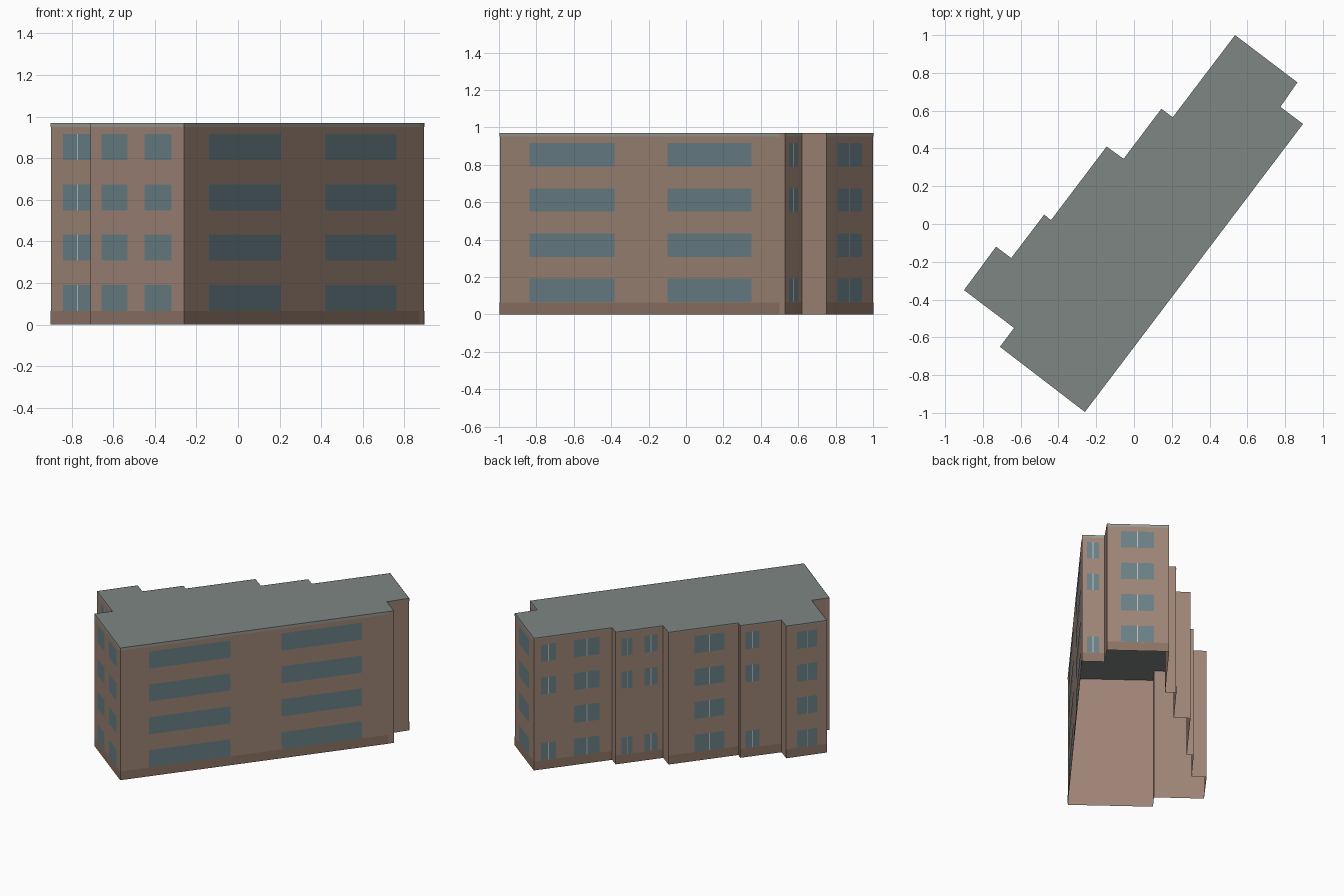
import bpy
from mathutils import Vector

if "Cube" in bpy.data.objects:
    bpy.data.objects.remove(bpy.data.objects["Cube"])

H = 0.97

def material(name, rgb):
    m = bpy.data.materials.new(name)
    m.diffuse_color = (*rgb, 1)
    m.use_nodes = True
    m.node_tree.nodes["Principled BSDF"].inputs["Base Color"].default_value = m.diffuse_color
    return m

brown = material("brown_render", (0.34, 0.23, 0.18))
base_brown = material("base_brown", (0.265, 0.17, 0.13))
roof_grey = material("roof_grey", (0.21, 0.24, 0.23))
trim_grey = material("trim_grey", (0.32, 0.32, 0.285))
glass_blue = material("window_blue", (0.14, 0.215, 0.24))
frame_grey = material("frame_grey", (0.5, 0.5, 0.48))

# Footprint corners, anticlockwise from the front corner
plan = [Vector(p) for p in [
    (-0.26, -0.995), (0.895, 0.53), (0.775, 0.62), (0.865, 0.75),
    (0.535, 1.0), (0.205, 0.565), (0.145, 0.61), (-0.055, 0.345),
    (-0.145, 0.41), (-0.44, 0.02), (-0.475, 0.05), (-0.65, -0.18),
    (-0.73, -0.12), (-0.90, -0.35), (-0.635, -0.55), (-0.71, -0.65)]]
n = len(plan)

def build(name, verts, faces, mat):
    me = bpy.data.meshes.new(name)
    me.from_pydata(verts, [], faces)
    me.materials.append(mat)
    ob = bpy.data.objects.new(name, me)
    bpy.context.collection.objects.link(ob)
    return ob

# Wall shell, open underneath, and flat roof
build("walls", [(p.x, p.y, z) for z in (0, H) for p in plan],
      [(i, (i + 1) % n, (i + 1) % n + n, i + n) for i in range(n)], brown)
build("roof", [(p.x, p.y, H) for p in plan], [tuple(range(n))], roof_grey)

def panel(wall, u0, u1, z0, z1, off=0.0015):
    """Corners of a rectangle lying on a wall, u as a fraction of its length."""
    a, b = plan[wall], plan[(wall + 1) % n]
    d = (b - a).normalized()
    out = Vector((d.y, -d.x)) * off
    p, q = a.lerp(b, u0) + out, a.lerp(b, u1) + out
    return [(p.x, p.y, z0), (q.x, q.y, z0), (q.x, q.y, z1), (p.x, p.y, z1)]

def build_panels(name, quads, mat):
    build(name, [v for q in quads for v in q],
          [tuple(range(4 * i, 4 * i + 4)) for i in range(len(quads))], mat)

# Windows: wall, start, end, has centre bar, rows present
ALL, GAP = (0, 1, 2, 3), (0, 2, 3)
windows = [
    (0, 0.104, 0.403, False, ALL), (0, 0.589, 0.883, False, ALL),
    (1, 0.22, 0.74, True, GAP),
    (3, 0.23, 0.76, True, ALL),
    (4, 0.09, 0.28, True, GAP), (4, 0.51, 0.84, True, ALL),
    (6, 0.125, 0.36, True, GAP), (6, 0.61, 0.88, True, GAP),
    (8, 0.37, 0.80, True, ALL),
    (10, 0.13, 0.47, True, GAP),
    (12, 0.27, 0.76, True, ALL),
    (13, 0.226, 0.755, True, ALL),
    (15, 0.122, 0.40, False, ALL), (15, 0.578, 0.867, False, ALL)]
glass, bars = [], []
for wall, u0, u1, bar, rows in windows:
    half = 0.003 / (plan[(wall + 1) % n] - plan[wall]).length
    mid = (u0 + u1) / 2
    for r in rows:
        z0 = 0.066 + 0.2415 * r
        glass.append(panel(wall, u0, u1, z0, z0 + 0.125))
        if bar:
            bars.append(panel(wall, mid - half, mid + half, z0, z0 + 0.125, 0.0025))
build_panels("windows", glass, glass_blue)
build_panels("window_bars", bars, frame_grey)

# Base band and roof trim on the main faces; the recess returns stay plain
plinth, trim = [], []
for wall in (0, 1, 3, 4, 6, 8, 10, 12, 13, 15):
    end = 0.98 if wall == 0 else 1
    plinth.append(panel(wall, 0, end, 0, 0.065))
    back = wall in (4, 6, 8, 10, 12)
    trim.append(panel(wall, 0, end, H - (0.008 if back else 0.02), H))
build_panels("base_band", plinth, base_brown)
build_panels("roof_trim", trim, trim_grey)
